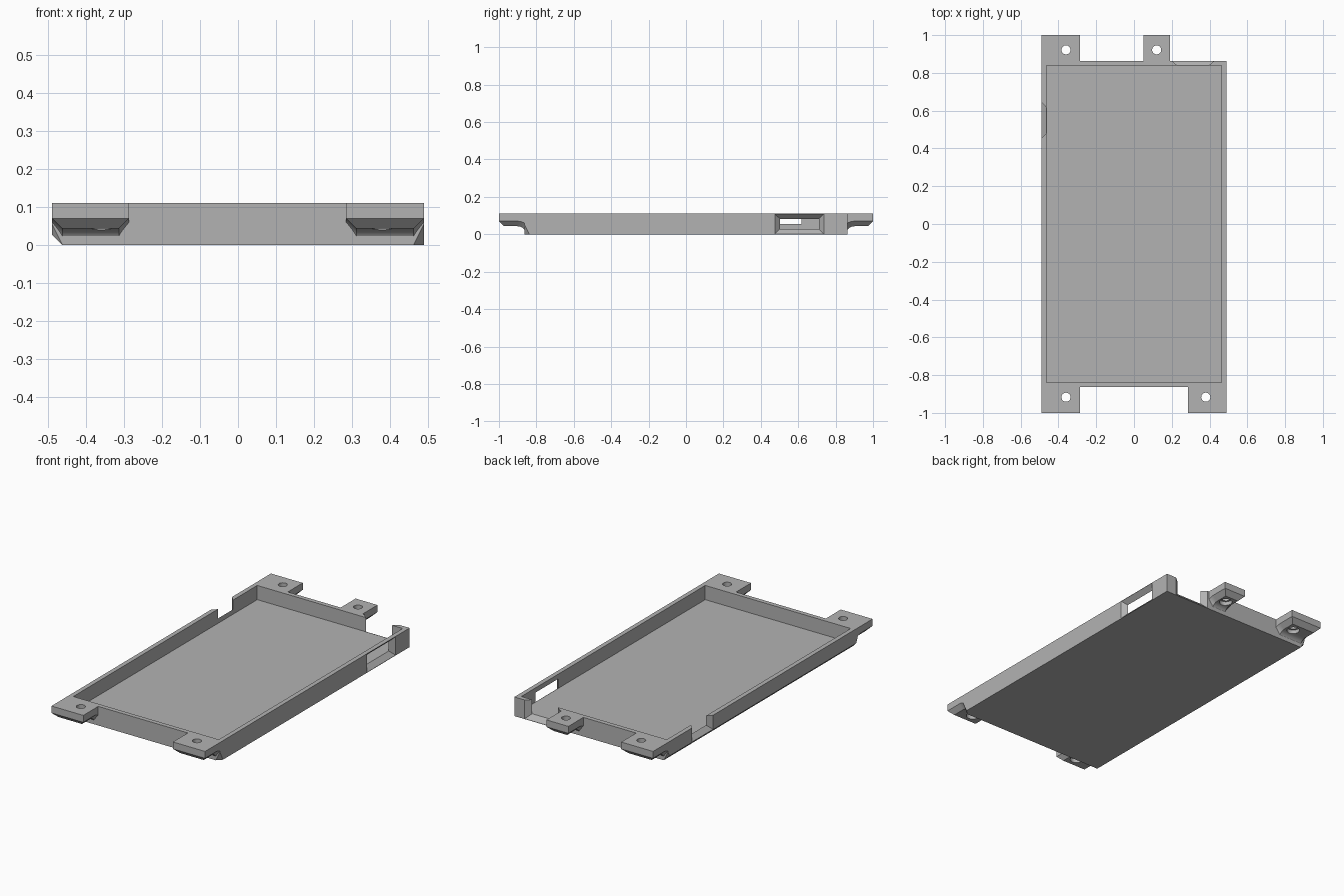
import bpy, bmesh, math
from mathutils import Vector

if "Cube" in bpy.data.objects:
    bpy.data.objects.remove(bpy.data.objects["Cube"], do_unlink=True)

HX, HY, H = 0.49, 0.864, 0.11      # half width, half length, height of the tray
WALL, FLOOR, C = 0.026, 0.028, 0.027  # wall, floor and chamfer sizes

grey = bpy.data.materials.new("plain grey")
grey.use_nodes = True
grey.diffuse_color = (0.45, 0.45, 0.45, 1)
grey.node_tree.nodes["Principled BSDF"].inputs["Base Color"].default_value = grey.diffuse_color


def make(name, bm):
    bmesh.ops.recalc_face_normals(bm, faces=bm.faces)
    mesh = bpy.data.meshes.new(name)
    bm.to_mesh(mesh)
    bm.free()
    mesh.materials.append(grey)
    ob = bpy.data.objects.new(name, mesh)
    bpy.context.collection.objects.link(ob)
    return ob


def hull(name, points):
    bm = bmesh.new()
    for p in points:
        bm.verts.new(p)
    bmesh.ops.convex_hull(bm, input=bm.verts)
    return make(name, bm)


def box(name, lo, hi):
    return hull(name, [(x, y, z) for x in (lo[0], hi[0])
                       for y in (lo[1], hi[1]) for z in (lo[2], hi[2])])


def cylinder(name, x, y, z0, z1, r):
    bm = bmesh.new()
    bmesh.ops.create_cone(bm, cap_ends=True, segments=32, radius1=r, radius2=r, depth=z1 - z0)
    bmesh.ops.translate(bm, verts=bm.verts, vec=(x, y, (z0 + z1) / 2))
    return make(name, bm)


def flared(name, outer, inner, place):
    """Tapered opening through a wall; outer and inner are (a0, a1, z0, z1)."""
    pts = []
    for t in (-0.4, 1.4):
        a0, a1, z0, z1 = [o + (i - o) * t for o, i in zip(outer, inner)]
        pts += [place(a, t * WALL, z) for a in (a0, a1) for z in (z0, z1)]
    return hull(name, pts)


def cut(ob, cutters):
    for c in cutters:
        m = ob.modifiers.new("cut", 'BOOLEAN')
        m.operation, m.solver, m.object = 'DIFFERENCE', 'EXACT', c
    bpy.context.view_layer.update()
    dg = bpy.context.evaluated_depsgraph_get()
    mesh = bpy.data.meshes.new_from_object(ob.evaluated_get(dg))
    ob.modifiers.clear()
    ob.data = mesh
    for c in cutters:
        bpy.data.objects.remove(c, do_unlink=True)


def shade(ob):
    bpy.ops.object.select_all(action='DESELECT')
    ob.select_set(True)
    bpy.context.view_layer.objects.active = ob
    bpy.ops.object.shade_smooth_by_angle(angle=math.radians(25))


# Tray block: bevelled lower left edge and clipped corners beneath the tabs
bm = bmesh.new()
bmesh.ops.create_cube(bm, size=1)
for v in bm.verts:
    v.co = (v.co.x * 2 * HX, v.co.y * 2 * HY, (v.co.z + 0.5) * H)
planes = [((C - HX, 0, 0), (-1, 0, -1))]
for sx, sy in ((-1, -1), (1, -1), (-1, 1)):
    planes.append(((sx * (HX - C), sy * HY, 0), (sx / C, sy / C, -1 / (2 * C))))
for co, no in planes:
    bmesh.ops.bisect_plane(bm, geom=bm.verts[:] + bm.edges[:] + bm.faces[:], dist=1e-6,
                           plane_co=co, plane_no=Vector(no).normalized(), clear_outer=True)
    bmesh.ops.holes_fill(bm, edges=[e for e in bm.edges if e.is_boundary], sides=0)
tray = make("tray", bm)

# Hollow inside, closed right window, open back and left notches
cut(tray, [
    box("cavity", (WALL - HX, WALL - HY, FLOOR), (HX - WALL, HY - WALL, 0.3)),
    flared("right_window", (0.475, 0.737, 0.002, 0.108), (0.502, 0.71, 0.029, 0.083),
           lambda a, d, z: (HX - d, a, z)),
    flared("back_notch", (0.2, 0.425, 0.002, 0.3), (0.23, 0.395, 0.029, 0.3),
           lambda a, d, z: (a, HY - d, z)),
    flared("left_notch", (0.453, 0.645, 0.029, 0.3), (0.48, 0.617, 0.056, 0.3),
           lambda a, d, z: (d - HX, a, z)),
])
shade(tray)


def mounting_tab(name, x0, x1, side, hole_x, hole_y):
    # Underside path: chamfered tip, flat run, then a quarter round into the wall
    big, small, yc = 0.07, 0.043, 0.9
    path = [((1, big), (1 - C, small))]
    for i in range(11):
        a = math.pi / 2 * i / 10
        s, c = math.sin(a), math.cos(a)
        path.append(((max(yc - big * s, HY - WALL + 0.002), max(big * c, C)),
                     (yc - small * s, small * c)))
    bm = bmesh.new()
    rings = []
    for (yo, zo), (yi, zi) in path:
        pts = [(x0, yo, H), (x0, yo, zo), (x0 + C, yi, zi),
               (x1 - C, yi, zi), (x1, yo, zo), (x1, yo, H)]
        rings.append([bm.verts.new((x, side * y, z)) for x, y, z in pts])
    for a, b in zip(rings, rings[1:]):
        for k in range(6):
            n = (k + 1) % 6
            bm.faces.new((a[k], a[n], b[n], b[k]))
    for r in (rings[0], rings[-1]):
        bm.faces.new((r[0], r[1], r[4], r[5]))
        bm.faces.new(r[1:5])
    bmesh.ops.remove_doubles(bm, verts=bm.verts, dist=1e-5)
    tab = make(name, bm)
    # Screw hole with a wider recess underneath
    cut(tab, [cylinder("screw_hole", hole_x, hole_y, -0.1, 0.2, 0.024),
              cylinder("screw_recess", hole_x, hole_y, -0.1, 0.065, 0.0345)])
    shade(tab)


mounting_tab("front_right_tab", -HX, -0.287, -1, -0.36, -0.917)
mounting_tab("front_left_tab", 0.285, HX, -1, 0.38, -0.917)
mounting_tab("back_right_tab", -HX, -0.287, 1, -0.36, 0.922)
mounting_tab("back_middle_tab", 0.05, 0.19, 1, 0.12, 0.922)
